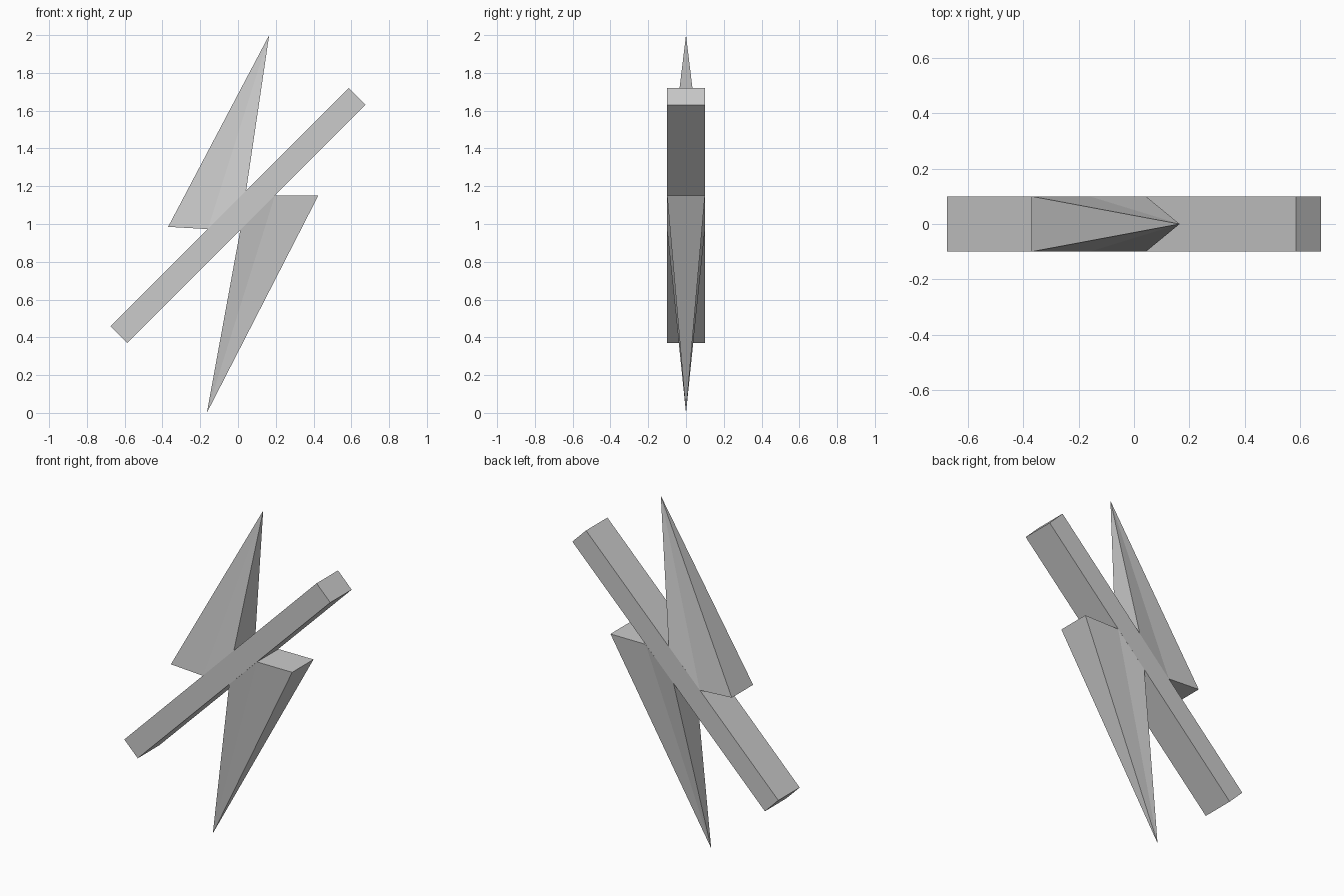
import bpy, bmesh

if "Cube" in bpy.data.objects:
    bpy.data.objects.remove(bpy.data.objects["Cube"])

HALF = 0.1  # half thickness in y


def finish(name, bm):
    bmesh.ops.recalc_face_normals(bm, faces=bm.faces)
    mesh = bpy.data.meshes.new(name)
    bm.to_mesh(mesh)
    bm.free()
    obj = bpy.data.objects.new(name, mesh)
    bpy.context.collection.objects.link(obj)
    return obj


def rings(bm, outline):
    """Front and back copies of an x-z outline, joined by side faces."""
    front, back = ([bm.verts.new((x, y, z)) for x, z in outline] for y in (-HALF, HALF))
    n = len(outline)
    for i in range(n):
        j = (i + 1) % n
        bm.faces.new((front[i], front[j], back[j], back[i]))
    return front, back


def bar(name, outline):
    bm = bmesh.new()
    for ring in rings(bm, outline):
        bm.faces.new(ring)
    finish(name, bm)


def spike(name, outer, inner, notch, tip):
    """Wedge with a full-thickness foot, narrowing to a single point."""
    bm = bmesh.new()
    f, b = ([bm.verts.new((x, y, z)) for x, z in (outer, inner, notch)]
            for y in (-HALF, HALF))
    t = bm.verts.new((tip[0], 0, tip[1]))
    # front and back sloping faces
    for ring in (f, b):
        bm.faces.new((ring[0], ring[1], t))
        bm.faces.new((ring[1], ring[2], t))
    # narrow sides
    bm.faces.new((f[0], b[0], t))
    bm.faces.new((f[2], b[2], t))
    # foot and the face against the bar
    bm.faces.new((f[0], f[1], b[1], b[0]))
    bm.faces.new((f[1], f[2], b[2], b[1]))
    finish(name, bm)


# Diagonal bar
bar("diagonal_bar", [(0.585, 1.72), (0.675, 1.63), (-0.587, 0.37), (-0.675, 0.458)])

# Upper and lower bolt spikes
spike("upper_spike", (-0.37, 0.985), (-0.16, 0.973), (0.043, 1.177), (0.165, 2.0))
spike("lower_spike", (0.425, 1.15), (0.195, 1.15), (0.012, 0.968), (-0.165, 0.0))
